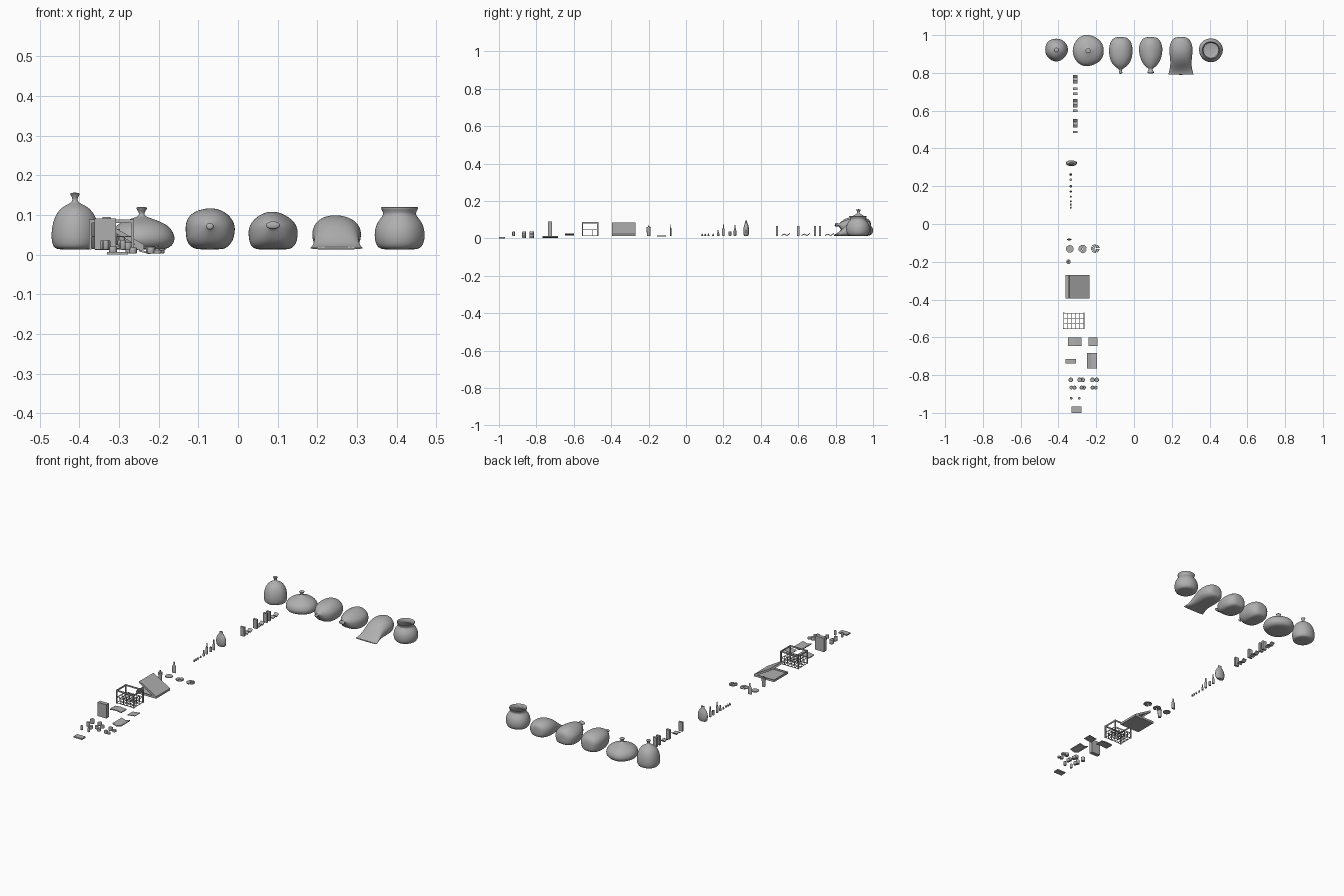
import bpy, bmesh, math
from math import sin, cos, pi
from mathutils import Matrix, Vector

if "Cube" in bpy.data.objects:
    bpy.data.objects.remove(bpy.data.objects["Cube"])

B = 0.013  # resting height of most pieces
GREY = bpy.data.materials.new('dark_grey')
GREY.diffuse_color = (.43, .43, .43, 1)
GREY.use_nodes = True
GREY.node_tree.nodes["Principled BSDF"].inputs["Base Color"].default_value = GREY.diffuse_color


def finish(name, bm, smooth=False):
    bmesh.ops.recalc_face_normals(bm, faces=bm.faces)
    me = bpy.data.meshes.new(name)
    bm.to_mesh(me)
    bm.free()
    me.materials.append(GREY)
    ob = bpy.data.objects.new(name, me)
    bpy.context.collection.objects.link(ob)
    if smooth:
        bpy.ops.object.select_all(action='DESELECT')
        ob.select_set(True)
        bpy.context.view_layer.objects.active = ob
        bpy.ops.object.shade_smooth_by_angle(angle=math.radians(40))
    return ob


def add_box(bm, x0, x1, y0, y1, z0, z1):
    m = Matrix.Translation(((x0 + x1) / 2, (y0 + y1) / 2, (z0 + z1) / 2)) @ \
        Matrix.Diagonal((x1 - x0, y1 - y0, z1 - z0, 1))
    bmesh.ops.create_cube(bm, size=1, matrix=m)


def box(name, *b):
    bm = bmesh.new()
    add_box(bm, *b)
    return finish(name, bm)


def loft(name, rings, axis='z', n=16, crease=0.0, phase=0.0, floor=None, sub=0):
    """rings: (centre x, y, z, half width, half depth); a floor squares off the underside"""
    bm = bmesh.new()
    loops = []
    for i, (x, y, z, a, b) in enumerate(rings):
        loop = []
        for k in range(n):
            t = 2 * pi * k / n
            w = 1 + crease * (sin(3 * t + phase) + 0.6 * sin(5 * t + 2 * phase + i * .3))
            c, s = cos(t), sin(t)
            if floor is not None and s < -1e-6 and a > .03:
                c, s = math.copysign(abs(c) ** .7, c), -abs(s) ** .7
            if axis == 'z':
                co = Vector((x + a * w * c, y + b * w * s, z))
            else:
                co = Vector((x + a * w * c, y, z + b * w * s))
            if floor is not None:
                co.z = max(co.z, floor)
            loop.append(bm.verts.new(co))
        loops.append(loop)
    for l0, l1 in zip(loops, loops[1:]):
        for k in range(n):
            bm.faces.new((l0[k], l0[(k + 1) % n], l1[(k + 1) % n], l1[k]))
    bm.faces.new(loops[0])
    bm.faces.new(loops[-1])
    ob = finish(name, bm, True)
    if sub:
        ob.modifiers.new('smooth', 'SUBSURF').levels = sub
    return ob


def lathe(name, x, y, prof, sy=1.0, **kw):
    return loft(name, [(x, y, z, r, r * sy) for r, z in prof], **kw)


# standing tied bag, squat tied bag, open upright bag
lathe('tall_tied_bag', -.411, .922, [(.025, B), (.05, B), (.059, .024), (.062, .05), (.057, .083),
      (.046, .106), (.033, .119), (.018, .127), (.008, .132), (.006, .139), (.009, .147), (.014, .154),
      (.007, .156)], n=24, crease=.02, phase=.7, sub=2)
lathe('squat_tied_bag', -.243, .918, [(.03, B), (.065, B), (.081, .026), (.085, .044), (.075, .066),
      (.055, .08), (.028, .09), (.009, .096), (.006, .103), (.01, .111), (.016, .118), (.008, .12)],
      n=24, crease=.02, phase=1.9, sub=2)
lathe('open_upright_bag', .407, .92, [(.025, B), (.05, B), (.061, .026), (.065, .05), (.06, .076),
      (.047, .093), (.041, .101), (.043, .109), (.048, .117), (.046, .121), (.042, .117), (.038, .101),
      (.045, .091), (.057, .074), (.062, .05), (.056, .028), (.03, .018)],
      n=24, crease=.014, phase=.2, sub=2)

# bags lying on their side with the tie towards the front
loft('lying_bag', [(-.071, y, z, a, b) for y, z, a, b in [
    (.99, .058, .02, .02), (.983, .06, .042, .04), (.955, .063, .06, .053), (.915, .064, .064, .055),
    (.875, .063, .059, .052), (.845, .064, .044, .04), (.828, .068, .022, .021), (.818, .071, .007, .007),
    (.812, .071, .006, .006), (.8, .071, .011, .009), (.795, .071, .006, .006)]],
    axis='y', n=24, crease=.02, phase=.4, floor=B, sub=2)
loft('lying_slack_bag', [(.088, y, z, a, b) for y, z, a, b in [
    (.99, .053, .02, .02), (.983, .055, .042, .038), (.955, .057, .06, .049), (.92, .057, .064, .051),
    (.88, .057, .057, .048), (.85, .06, .042, .037), (.832, .066, .026, .022), (.822, .072, .01, .008),
    (.815, .073, .01, .007), (.802, .074, .021, .011), (.797, .074, .012, .006)]],
    axis='y', n=24, crease=.02, phase=2.6, floor=B, sub=2)
# bag spilling onto the ground with a flat mouth
loft('lying_open_bag', [(.248, y, z, a, b) for y, z, a, b in [
    (.99, .053, .02, .02), (.983, .055, .042, .037), (.955, .055, .059, .044), (.92, .055, .063, .046),
    (.885, .05, .059, .042), (.855, .04, .056, .032), (.83, .028, .058, .018), (.81, .02, .062, .008),
    (.793, .0165, .067, .004), (.79, .0165, .067, .003)]],
    axis='y', n=24, crease=.014, phase=1.2, floor=B, sub=2)


# bent sheets: outline points swept along x or y with a small thickness
def sheet(name, path, lo, hi, along='y', th=.003):
    bm = bmesh.new()
    rows = []
    for p, z in path:
        pts = ((lo, z), (hi, z), (hi, z + th), (lo, z + th))
        rows.append([bm.verts.new((q, p, h) if along == 'y' else (p, q, h)) for q, h in pts])
    for a, b in zip(rows, rows[1:]):
        for k in range(4):
            bm.faces.new((a[k], a[(k + 1) % 4], b[(k + 1) % 4], b[k]))
    bm.faces.new(rows[0])
    bm.faces.new(rows[-1])
    finish(name, bm)


# small packets: upright plus crumpled neighbours
for i, y in enumerate((.487, .6, .69, .716)):
    box(f'upright_packet_{i}', -.322, -.298, y - .006, y + .006, B, .065)
for i, (y0, y1) in enumerate(((.51, .556), (.617, .663), (.743, .79))):
    sheet(f'crumpled_packet_{i}', [(y0 + (y1 - y0) * k / 3, z) for k, z in enumerate((B, .02, B, .024))],
          -.322, -.298, th=.005)

# jug and bottles, whole and broken
lathe('large_jug', -.331, .322, [(.02, B), (.027, .02), (.03, .04), (.028, .058), (.02, .074),
      (.011, .084), (.01, .095)], sy=.5)
BOTTLE = [(.006, B), (.007, .016), (.007, .042), (.003, .055), (.003, .07), (.001, .071)]
lathe('whole_bottle', -.335, .262, BOTTLE, n=12)
lathe('broken_bottle_base', -.335, .235, BOTTLE[:2] + [(.007, .038), (.006, .038), (.006, .018)], n=12)
lathe('tall_bottle', -.335, .2, [(r, z * 1.05) for r, z in BOTTLE], n=12)
lathe('bottle_neck', -.335, .172, [(.006, B), (.006, .025), (.003, .034), (.003, .045)], n=12)
for i, y in enumerate((.145, .12, .103, .087)):
    lathe(f'bottle_shard_{i}', -.335, y, [(.006, B), (.005, .018), (.0015, .026)], n=5)
lathe('flat_flask', -.343, -.082, [(.012, B), (.012, .048), (.005, .06), (.004, .075)], sy=.4, n=12)
lathe('drink_cup', -.347, -.2, [(.009, B), (.011, .055), (.012, .056), (.011, .06), (.004, .061),
      (.003, .07)], n=16)


# plates: whole, cracked, shattered
def plate(name, x, y, pieces, gap):
    bm = bmesh.new()
    n = 24 // pieces
    for p in range(pieces):
        a0, step = 2 * pi * p / pieces, 2 * pi / pieces
        ox, oy = x + gap * cos(a0 + step / 2), y + gap * sin(a0 + step / 2)
        arc = [(ox + .02 * cos(a0 + step * k / n), oy + .02 * sin(a0 + step * k / n))
               for k in range(n + (pieces > 1))]
        if pieces > 1:
            arc.append((ox, oy))
        lo, hi = ([bm.verts.new((*q, z)) for q in arc] for z in (.011, .015))
        bm.faces.new(lo)
        bm.faces.new(hi)
        for k in range(len(arc)):
            j = (k + 1) % len(arc)
            bm.faces.new((lo[k], lo[j], hi[j], hi[k]))
    finish(name, bm)


plate('whole_plate', -.34, -.132, 1, 0)
plate('cracked_plate', -.272, -.132, 3, .002)
plate('shattered_plate', -.205, -.13, 5, .003)

# takeaway box with its lid hinged on the right side
bm = bmesh.new()
add_box(bm, -.362, -.237, -.395, -.27, B, .016)
for b in ((-.362, -.359, -.395, -.27), (-.24, -.237, -.395, -.27),
          (-.362, -.237, -.395, -.392), (-.362, -.237, -.273, -.27)):
    add_box(bm, *b, B, .025)
finish('takeaway_box_base', bm)
bm = bmesh.new()
add_box(bm, -.12, 0, -.395, -.27, -.002, .001)
for b in ((-.12, -.117, -.395, -.27), (-.12, 0, -.395, -.392), (-.12, 0, -.273, -.27)):
    add_box(bm, *b, -.01, .001)
bmesh.ops.rotate(bm, verts=bm.verts, cent=(0, 0, 0), matrix=Matrix.Rotation(math.radians(30), 3, 'Y'))
bmesh.ops.translate(bm, verts=bm.verts, vec=(-.237, 0, .024))
finish('takeaway_box_lid', bm)

# bottle crate
X0, X1, Y0, Y1 = -.372, -.265, -.554, -.472
bm = bmesh.new()
xs = [X0 + (X1 - X0) * i / 5 for i in range(6)]
ys = [Y0 + (Y1 - Y0) * i / 3 for i in range(4)]
h = .0013
for z in (.015, .046):
    for x in xs:
        add_box(bm, x - h, x + h, Y0, Y1, z - h, z + h)
    for y in ys:
        add_box(bm, X0, X1, y - h, y + h, z - h, z + h)
for x in xs:
    for y in ys:
        add_box(bm, x - h, x + h, y - h, y + h, B, .046)
for x in (X0, X1):
    add_box(bm, x - .002, x + .002, Y0, Y1, .08, .088)
    for y in (Y0, Y1):
        add_box(bm, x - .003, x + .003, y - .003, y + .003, B, .088)
for y in (Y0, Y1):
    add_box(bm, X0, X1, y - .002, y + .002, .08, .088)
finish('bottle_crate', bm)

# papers and cartons
sheet('folded_paper', [(-.35, .017), (-.314, .021), (-.278, .017)], -.647, -.6, 'x', .005)
sheet('small_paper', [(-.24, .015), (-.193, .021)], -.647, -.6, 'x')
box('standing_carton', -.362, -.308, -.738, -.716, B, .091)
sheet('flattened_carton', [(-.25, .008), (-.224, .001), (-.197, .008)], -.766, -.684, 'x', .005)
box('flat_wrapper', -.33, -.277, -1, -.967, 0, .007)

# tins: upright and crushed
for y, r, row in ((-.825, .012, ((-.335, .036), (-.288, .03), (-.272, .018), (-.22, .02), (-.197, .012))),
                  (-.866, .01, ((-.332, .036), (-.315, .02), (-.278, .03), (-.265, .018), (-.22, .018),
                                (-.203, .012)))):
    for i, (x, top) in enumerate(row):
        z0 = B if top >= .03 else .003
        lathe(f'tin_{-int(y * 1000)}_{i}', x, y, [(r * .9, z0), (r, z0 + .002), (r, top - .002),
                                                  (r * .9, top)], n=16)
for i, x in enumerate((-.333, -.29)):
    lathe(f'slim_tin_{i}', x, -.922, [(.006, B), (.007, .015), (.007, .035), (.006, .037)], n=12)
